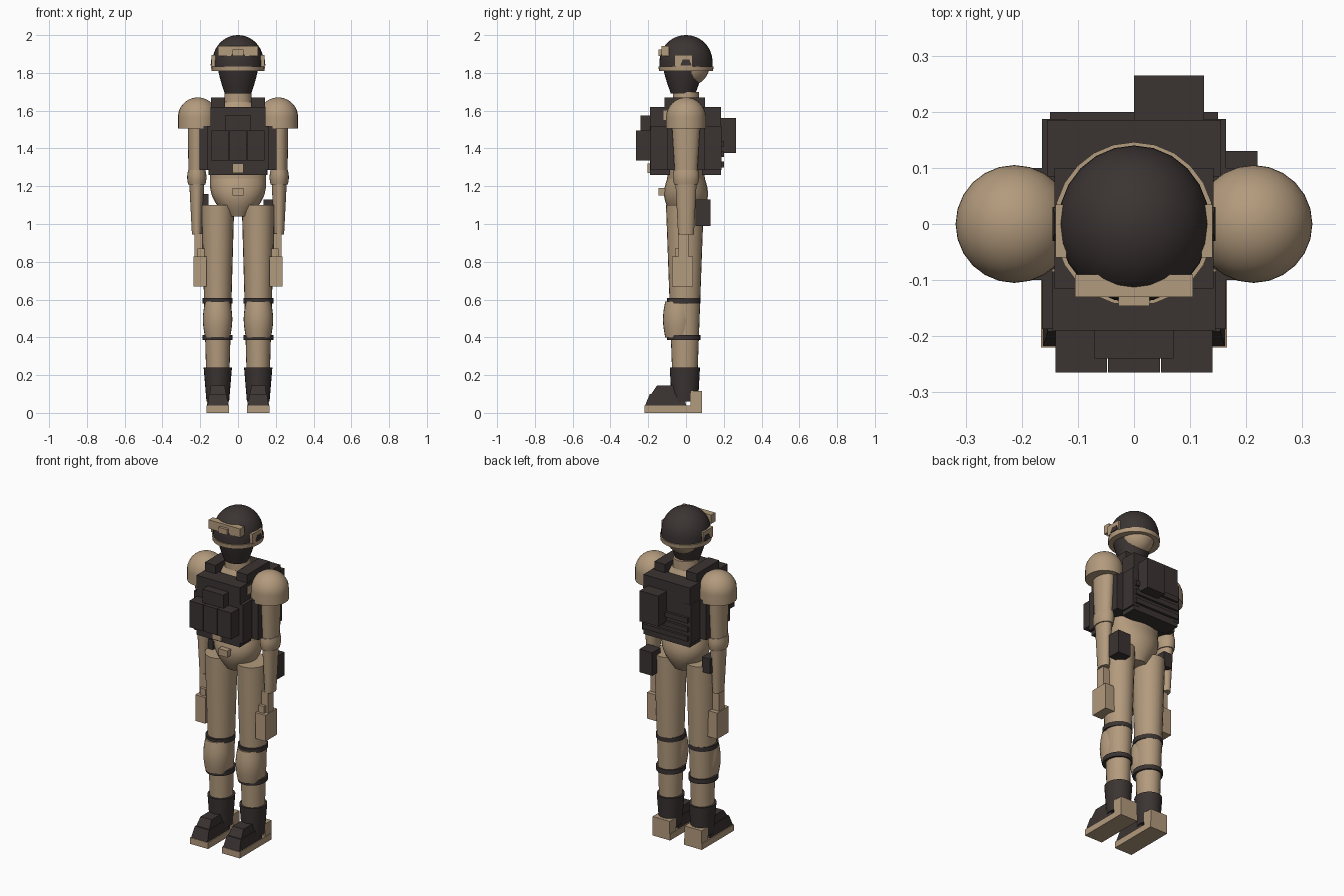
import bpy, bmesh, math

cube = bpy.data.objects.get("Cube")
if cube:
    bpy.data.objects.remove(cube, do_unlink=True)


def material(name, red, green, blue):
    mat = bpy.data.materials.new(name)
    mat.use_nodes = True
    colour = (red, green, blue, 1)
    mat.diffuse_color = colour
    mat.node_tree.nodes["Principled BSDF"].inputs["Base Color"].default_value = colour
    return mat


TAN = material("tan cloth", .45, .325, .205)
DARK = material("dark gear", .043, .034, .032)


def finish(name, bm, mat, paired):
    """Shade by angle, link the part, and mirror it across x if it is paired."""
    bmesh.ops.recalc_face_normals(bm, faces=bm.faces)
    for face in bm.faces:
        face.smooth = True
    for edge in bm.edges:
        edge.smooth = edge.calc_face_angle(0) < math.radians(32)
    mesh = bpy.data.meshes.new(name)
    bm.to_mesh(mesh)
    bm.free()
    mesh.materials.append(mat)
    part = bpy.data.objects.new(name, mesh)
    bpy.context.collection.objects.link(part)
    if paired:
        part.modifiers.new("Mirror", 'MIRROR')


def mix(ends, t):
    return ends[0] + (ends[1] - ends[0]) * t


def box(name, mat, across, depth, height, paired=False, taper=1, shift=0):
    """Box between x, y and z limits; its top can be narrowed and moved back."""
    bm = bmesh.new()
    bmesh.ops.create_cube(bm, size=1)
    for vert in bm.verts:
        x, y, z = vert.co
        if z > 0:
            x, y = x * taper, y * taper
        vert.co = (mix(across, x + .5), mix(depth, y + .5), mix(height, z + .5))
        if z > 0:
            vert.co.y += shift
    finish(name, bm, mat, paired)


def centred_box(name, mat, width, depth, height):
    box(name, mat, (-width / 2, width / 2), depth, height)


def loft(name, mat, centre, rings, paired, sides=24):
    """Capped skin over elliptical rings given as height, x radius and y radius."""
    bm = bmesh.new()
    loops = []
    for z, rx, ry in rings:
        angles = [math.tau * i / sides for i in range(sides)]
        loops.append([bm.verts.new((centre[0] + rx * math.cos(a), centre[1] + ry * math.sin(a), z))
                      for a in angles])
    for low, high in zip(loops, loops[1:]):
        for i in range(sides):
            j = (i + 1) % sides
            bm.faces.new((low[i], low[j], high[j], high[i]))
    bm.faces.new(loops[0])
    bm.faces.new(loops[-1])
    finish(name, bm, mat, paired)


def tube(name, mat, centre, height, width, depth, bulge=0, paired=False):
    """Tapered elliptical tube that can swell in the middle."""
    steps = 8 if bulge else 1
    rings = []
    for i in range(steps + 1):
        t = i / steps
        swell = bulge * math.sin(math.pi * t)
        rings.append((mix(height, t), mix(width, t) + swell, mix(depth, t) + swell))
    loft(name, mat, centre, rings, paired)


def dome(name, mat, centre, radius, skirt=0, start=0, paired=False, steps=12):
    """Ellipsoid cap from a start angle to the pole, with an optional straight skirt."""
    rings = []
    for i in range(steps + 1):
        a = math.radians(mix((start, 89), i / steps))
        rings.append((centre[2] + radius[2] * math.sin(a),
                      radius[0] * math.cos(a), radius[1] * math.cos(a)))
    if skirt:
        rings.insert(0, (centre[2] - skirt, radius[0], radius[1]))
    loft(name, mat, centre, rings, paired)


middle = (0, 0)

# Head, mask and neck
dome("head", TAN, centre=(0, .015, 1.84), radius=(.1, .11, .11), start=-80)
tube("face_mask", DARK, centre=(0, -.015), height=(1.69, 1.87), width=(.07, .115), depth=(.065, .115), bulge=.005)
tube("neck", TAN, middle, height=(1.58, 1.7), width=(.08, .07), depth=(.07, .07))

# Helmet with rim, ear guards and goggles
dome("helmet", DARK, centre=(0, 0, 1.86), radius=(.135, .14, .14), skirt=.03)
tube("helmet_rim", TAN, middle, height=(1.81, 1.835), width=(.14, .143), depth=(.143, .146))
box("ear_guard", TAN, across=(.12, .14), depth=(-.06, .035), height=(1.835, 1.895), paired=True)
box("ear_cup", DARK, across=(.13, .145), depth=(-.03, .03), height=(1.84, 1.87), paired=True, taper=.6)
centred_box("goggles", TAN, width=.21, depth=(-.13, -.09), height=(1.89, 1.943))
centred_box("goggle_mount", TAN, width=.056, depth=(-.146, -.12), height=(1.89, 1.925))

# Torso and pelvis
tube("torso", TAN, middle, height=(1.2, 1.53), width=(.145, .17), depth=(.1, .095))
tube("upper_chest", TAN, middle, height=(1.53, 1.645), width=(.17, .08), depth=(.095, .07), bulge=.01)
tube("pelvis", TAN, middle, height=(1.04, 1.24), width=(.06, .148), depth=(.07, .1), bulge=.03)
centred_box("belt_buckle", TAN, width=.06, depth=(-.145, -.09), height=(1.15, 1.19))

# Armour vest
vest_height = (1.26, 1.62)
side_height = (1.285, 1.52)
centred_box("vest_front", DARK, width=.29, depth=(-.19, -.085), height=vest_height)
centred_box("vest_back", DARK, width=.31, depth=(.085, .185), height=vest_height)
box("vest_strap", DARK, across=(.07, .142), depth=(-.115, .1), height=(1.59, 1.67), paired=True)
box("vest_side", DARK, across=(.135, .205), depth=(-.1, .1), height=side_height, paired=True)
box("vest_corner", DARK, across=(.12, .164), depth=(-.187, .187), height=side_height, paired=True)
box("strap_buckle", TAN, across=(.105, .146), depth=(-.12, -.08), height=(1.55, 1.6), paired=True)
centred_box("vest_buckle", TAN, width=.06, depth=(-.205, -.18), height=(1.27, 1.32))

# Vest and belt pouches
for label, x in (("right", -.094), ("middle", 0), ("left", .094)):
    box("front_pouch_" + label, DARK, across=(x - .046, x + .046), depth=(-.265, -.18), height=(1.335, 1.495))
centred_box("chest_pouch", DARK, width=.14, depth=(-.24, -.18), height=(1.42, 1.575))
box("back_pouch", DARK, across=(0, .125), depth=(.17, .265), height=(1.375, 1.56))
for i in range(3):
    z = 1.3 + i * .055
    centred_box(f"back_band_{i}", DARK, width=.3, depth=(.17, .2), height=(z, z + .03))
box("hip_pouch", DARK, across=(.135, .22), depth=(.05, .13), height=(.99, 1.13))
box("holster", DARK, across=(-.21, -.155), depth=(-.02, .07), height=(1.07, 1.16))

# Arms
arm = (.218, 0)
dome("shoulder_pad", TAN, centre=(.213, 0, 1.565), radius=(.105, .105, .105), skirt=.06, paired=True)
tube("upper_arm", TAN, arm, height=(1.25, 1.53), width=(.044, .048), depth=(.058, .075), paired=True)
tube("elbow_pad", TAN, arm, height=(1.21, 1.285), width=(.046, .046), depth=(.063, .066), bulge=.005, paired=True)
tube("forearm", TAN, arm, height=(.945, 1.22), width=(.026, .04), depth=(.042, .056), paired=True)
box("wrist", TAN, across=(.187, .23), depth=(-.04, .012), height=(.82, .95), paired=True)
box("thumb", TAN, across=(.178, .215), depth=(-.058, -.02), height=(.82, .87), paired=True)
box("hand", TAN, across=(.168, .235), depth=(-.073, .037), height=(.67, .828), paired=True)

# Legs with knee pads and straps
leg = (.107, -.006)
knee = (.108, -.04)
tube("leg", TAN, leg, height=(.15, 1.1), width=(.06, .087), depth=(.065, .1), paired=True)
tube("knee_pad", TAN, knee, height=(.4, .59), width=(.066, .066), depth=(.07, .07), bulge=.012, paired=True)
for label, z in (("upper", .58), ("lower", .385)):
    tube("knee_strap_" + label, DARK, centre=(.108, -.012), height=(z, z + .027),
         width=(.08, .08), depth=(.088, .088), paired=True)

# Boots
tube("boot_shaft", DARK, leg, height=(.06, .24), width=(.06, .075), depth=(.07, .08), paired=True)
box("boot_sole", TAN, across=(.047, .166), depth=(-.22, .085), height=(0, .038), paired=True)
box("boot_heel", TAN, across=(.05, .164), depth=(.025, .085), height=(.03, .115), paired=True)
box("boot_toe", DARK, across=(.052, .162), depth=(-.218, 0), height=(.036, .1), paired=True, taper=.85, shift=.01)
box("boot_instep", DARK, across=(.062, .152), depth=(-.19, .02), height=(.09, .145), paired=True, taper=.82, shift=.018)
